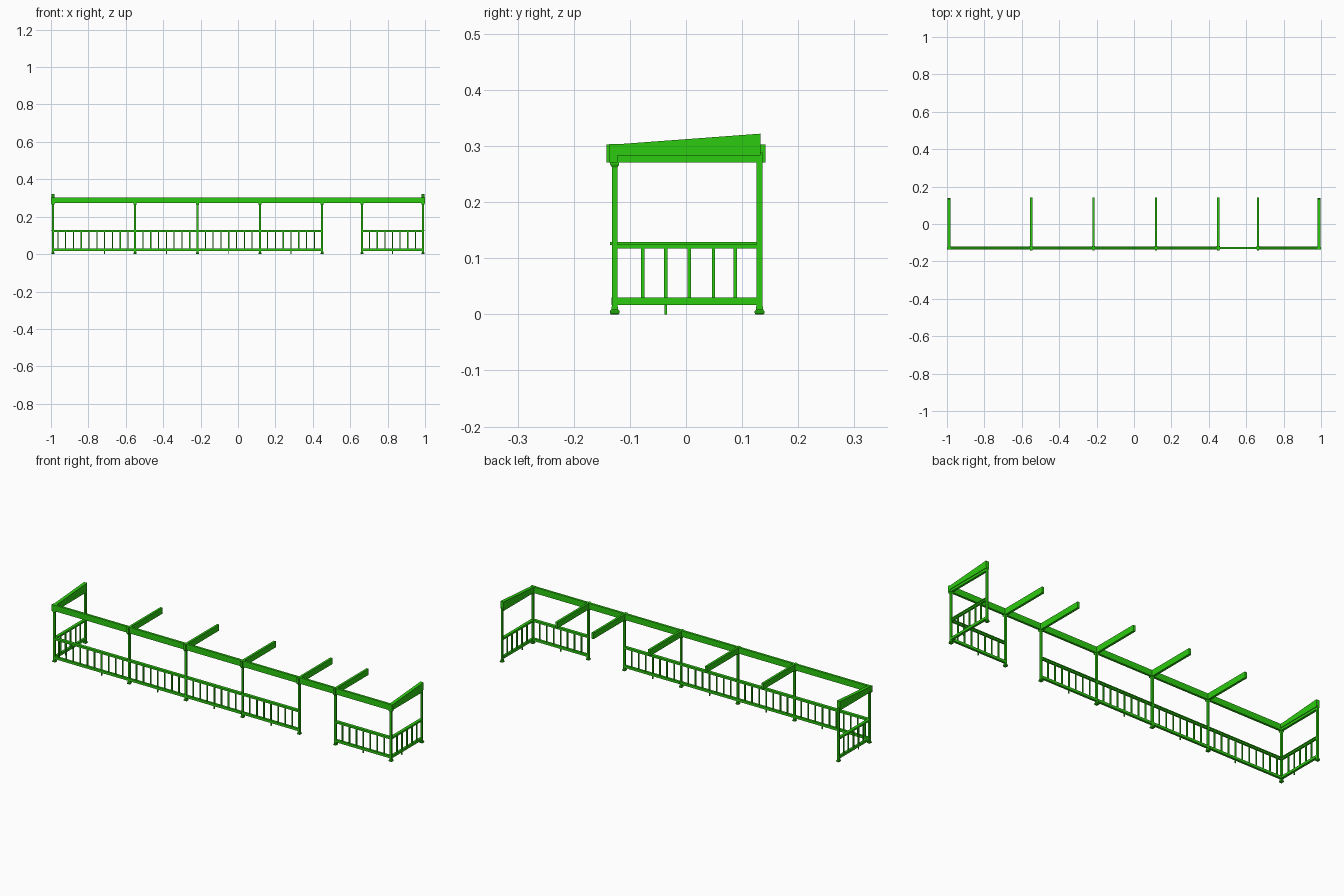
import bpy, bmesh

if "Cube" in bpy.data.objects:
    bpy.data.objects.remove(bpy.data.objects["Cube"])

mat = bpy.data.materials.new("green_paint")
mat.diffuse_color = (0.025, 0.6, 0.005, 1)
mat.use_nodes = True
mat.node_tree.nodes["Principled BSDF"].inputs["Base Color"].default_value = mat.diffuse_color


def finish(name, bm):
    bmesh.ops.recalc_face_normals(bm, faces=bm.faces)
    me = bpy.data.meshes.new(name)
    bm.to_mesh(me)
    bm.free()
    ob = bpy.data.objects.new(name, me)
    me.materials.append(mat)
    bpy.context.collection.objects.link(ob)
    return ob


def box(name, x0, x1, y0, y1, z0, z1):
    bm = bmesh.new()
    bmesh.ops.create_cube(bm, size=1)
    for v in bm.verts:
        v.co = (x1 if v.co.x > 0 else x0, y1 if v.co.y > 0 else y0, z1 if v.co.z > 0 else z0)
    return finish(name, bm)


def square_stack(name, x, y, profile):
    """Square post lofted through (half width, height) rings."""
    bm = bmesh.new()
    rings = [[bm.verts.new((x + sx * r, y + sy * r, z))
              for sx, sy in ((-1, -1), (1, -1), (1, 1), (-1, 1))] for r, z in profile]
    for a, b in zip(rings, rings[1:]):
        for i in range(4):
            j = (i + 1) % 4
            bm.faces.new((a[i], a[j], b[j], b[i]))
    bm.faces.new(rings[0][::-1])
    bm.faces.new(rings[-1])
    return finish(name, bm)


FY, BY, EX = -0.127, 0.131, 0.989      # front post row, back posts, end frames
P = 0.005                              # post half width
FOOT = [(0.007, 0), (0.0085, 0.002), (0.0085, 0.006), (0.006, 0.009), (0.006, 0.014), (P, 0.014)]
CAP = [(P, 0.262), (0.008, 0.267), (0.008, 0.272)]

# Front posts with foot and cap mouldings
posts = [-EX, -0.55, -0.216, 0.117, 0.45, 0.663, EX]
for x in posts:
    square_stack("front_post", x, FY, FOOT + CAP)

# Long front header beam
box("front_header", -0.997, 0.997, -0.134, -0.122, 0.272, 0.304)

# Level rafters over the inner posts
for x in posts[1:-1]:
    box("rafter", x - 0.006, x + 0.006, -0.142, 0.142, 0.271, 0.303)


# Railing bays along the front
def front_bay(x0, x1, balusters, leg):
    a, b = x0 + P, x1 - P
    box("top_rail", a, b, FY - 0.005, FY + 0.005, 0.117, 0.125)
    box("handrail", a, b, FY - 0.008, FY + 0.008, 0.124, 0.129)
    box("bottom_rail", a, b, FY - 0.006, FY + 0.006, 0.017, 0.03)
    for x in balusters:
        box("baluster", x - 0.003, x + 0.003, FY - 0.003, FY + 0.003, 0.029, 0.118)
    box("rail_leg", leg - 0.0025, leg + 0.0025, FY - 0.0025, FY + 0.0025, 0, 0.018)


def spaced(x0, x1, n):
    return [x0 + (x1 - x0) * (i + 1) / (n + 1) for i in range(n)]


front_bay(-EX, -0.55, [-0.588 - 0.0417 * i for i in range(10)], -0.713)
for x0, x1 in zip(posts[1:4], posts[2:5]):
    front_bay(x0, x1, spaced(x0, x1, 7), (x0 + x1) / 2)
front_bay(0.663, EX, spaced(0.663, EX, 7), 0.826)

# End frames: back post, railing, beam and sloping rafter
for s in (-1, 1):
    x = s * EX
    square_stack("back_post", x, BY, FOOT + [(P, 0.288)])
    y0, y1 = FY + P, BY - P
    box("end_top_rail", x - P, x + P, y0, y1, 0.117, 0.125)
    box("end_handrail", x - 0.008, x + 0.008, y0, y1, 0.124, 0.129)
    box("end_bottom_rail", x - 0.006, x + 0.006, y0, y1, 0.017, 0.03)
    for y in (-0.077, -0.036, 0.006, 0.049, 0.088):
        box("end_baluster", x - 0.003, x + 0.003, y - 0.003, y + 0.003, 0.029, 0.118)
    box("end_rail_leg", x - 0.0025, x + 0.0025, -0.0385, -0.0335, 0, 0.018)
    box("end_beam", x - 0.006, x + 0.006, y0, y1, 0.271, 0.284)
    wedge = box("end_sloping_rafter", x - 0.009, x + 0.009, -0.124, 0.133, 0.283, 0.303)
    for v in wedge.data.vertices:
        if v.co.y > 0 and v.co.z > 0.3:
            v.co.z = 0.322
    # stub of the front corner joint, in line with the rafter ends
    box("corner_block", x - 0.011, x + 0.011, -0.136, -0.122, 0.271, 0.304)
